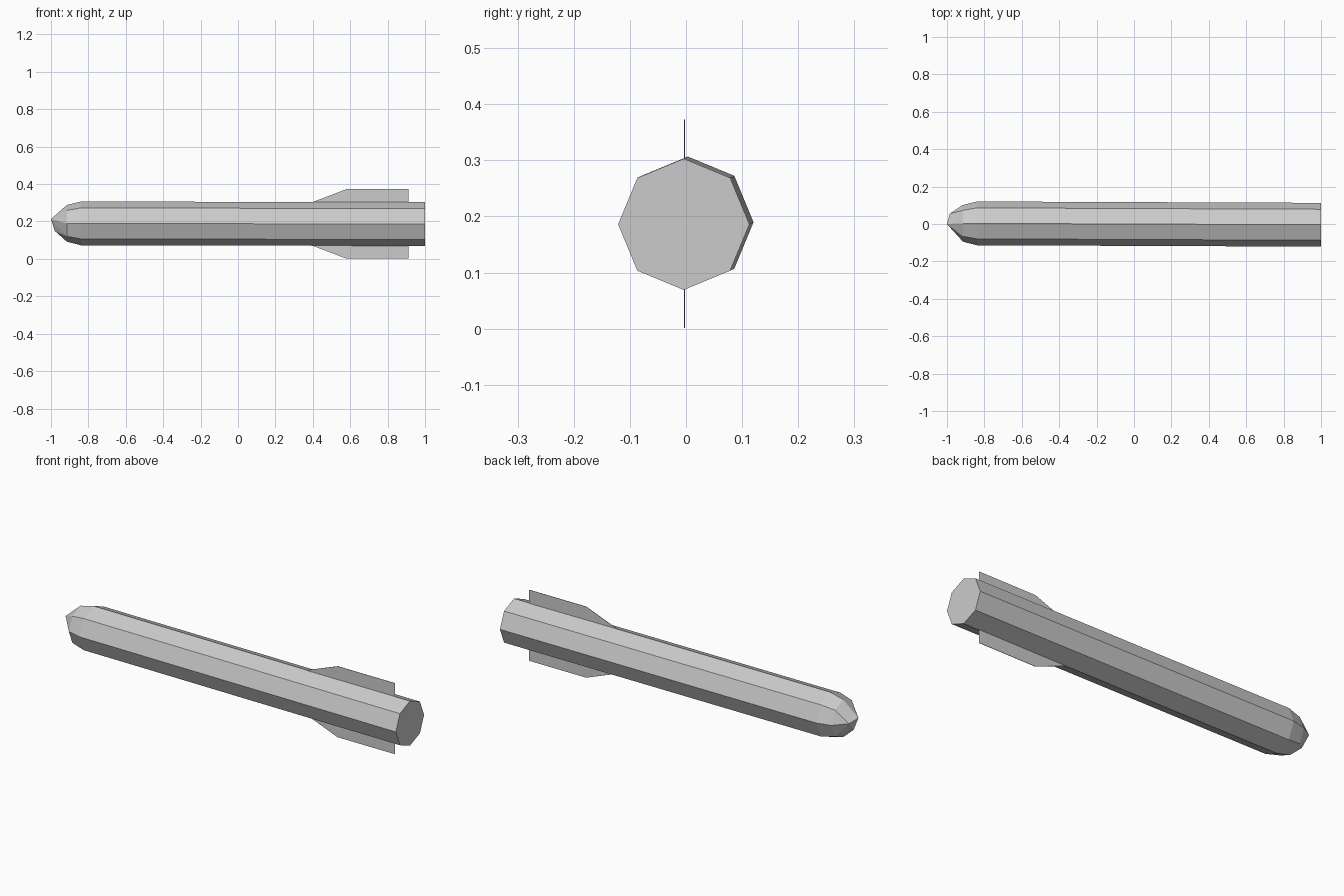
import bpy
import bmesh
from math import cos, sin, tau

cube = bpy.data.objects.get("Cube")
if cube:
    bpy.data.objects.remove(cube, do_unlink=True)

grey = bpy.data.materials.new("casing grey")
grey.use_nodes = True
colour = (0.6, 0.6, 0.6, 1)
grey.diffuse_color = colour
grey.node_tree.nodes["Principled BSDF"].inputs["Base Color"].default_value = colour


def add_object(name, bm):
    bmesh.ops.recalc_face_normals(bm, faces=bm.faces)
    mesh = bpy.data.meshes.new(name)
    bm.to_mesh(mesh)
    bm.free()
    mesh.materials.append(grey)
    obj = bpy.data.objects.new(name, mesh)
    bpy.context.collection.objects.link(obj)
    return obj


def axis(x):
    """Centre of the slightly tilted body axis at x."""
    return -0.004 * x, 0.188 - 0.002 * x


# Eight-sided body with a blunt faceted nose
bm = bmesh.new()
for x, radius in ((1, 0.117), (-0.84, 0.117), (-0.915, 0.098)):
    cy, cz = axis(x)
    for i in range(8):
        a = tau * i / 8
        bm.verts.new((x, cy + radius * cos(a), cz + radius * sin(a)))
for tip in ((-1, 0, 0.213), (-0.98, 0.01, 0.15), (-0.985, 0.055, 0.2)):
    bm.verts.new(tip)
bmesh.ops.convex_hull(bm, input=bm.verts)
bmesh.ops.dissolve_limit(bm, angle_limit=0.01, verts=bm.verts, edges=bm.edges)
add_object("body", bm)

# Thin upper and lower tail fins, thinning to the rear edge
profile = ((0.40, 0.10), (0.40, 0.117), (0.58, 0.186), (0.90, 0.186), (0.90, 0.10))
for name, side in (("upper_fin", 1), ("lower_fin", -1)):
    bm = bmesh.new()
    sheets = []
    for y in (-0.0035, -0.0015):
        sheets.append([bm.verts.new((x, y, 0.187 + side * h)) for x, h in profile])
    rear = [bm.verts.new((0.912, -0.0025, 0.187 + side * h)) for _, h in profile[3:]]
    front, back = sheets
    bm.faces.new(front)
    bm.faces.new(back)
    for i in (0, 1, 2, 4):
        j = (i + 1) % 5
        bm.faces.new((front[i], front[j], back[j], back[i]))
    for sheet in sheets:
        bm.faces.new((sheet[3], sheet[4], rear[1], rear[0]))
    for k in (0, 1):
        bm.faces.new((front[3 + k], back[3 + k], rear[k]))
    add_object(name, bm)
